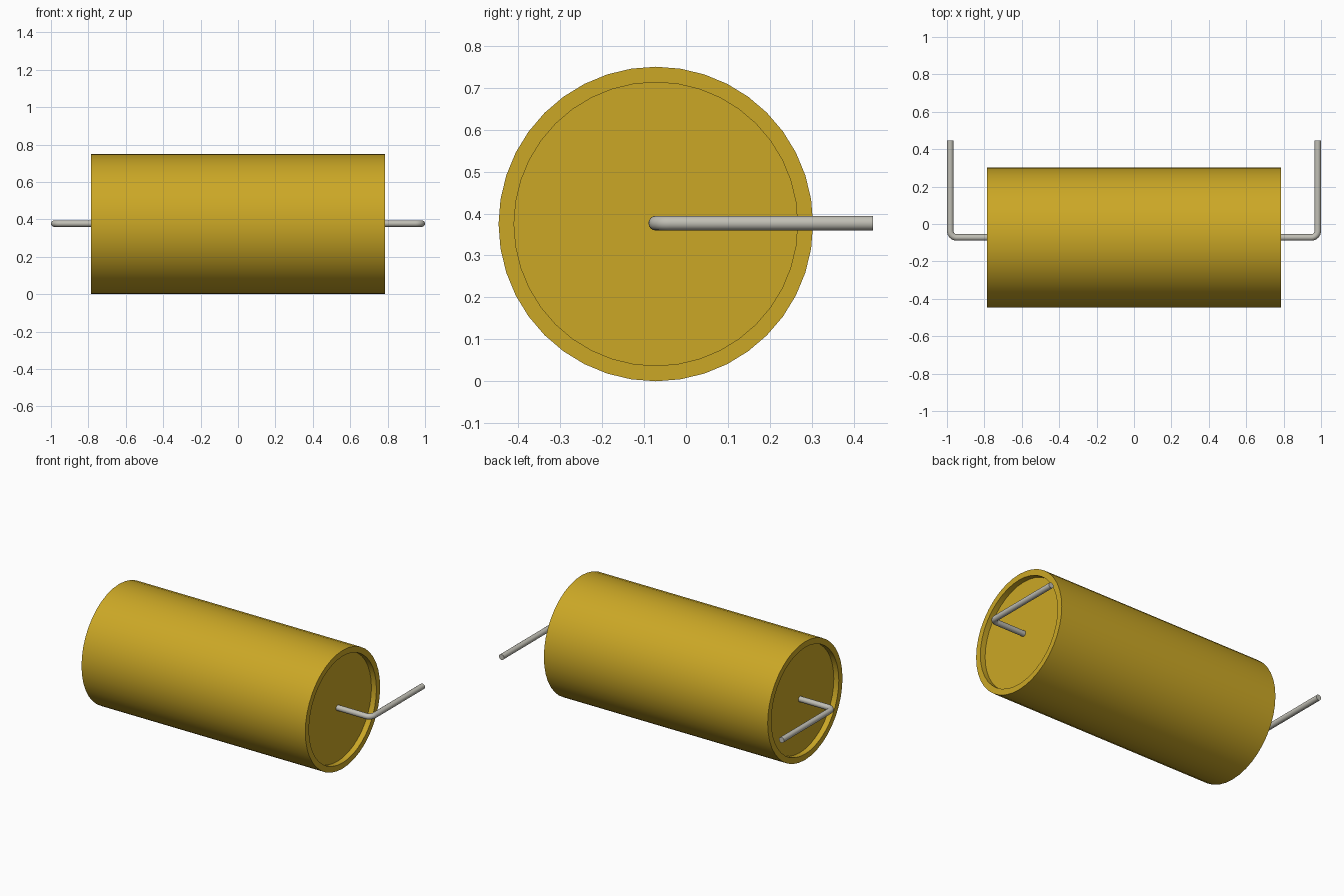
import bpy, math
from mathutils import Vector

cube = bpy.data.objects.get("Cube")
if cube:
    bpy.data.objects.remove(cube, do_unlink=True)

AXIS_Y, AXIS_Z = -0.072, 0.375
RADIUS, INNER = 0.375, 0.338
HALF, FLOOR = 0.785, 0.75
WIRE, BEND = 0.0175, 0.035
SIDES = 40


def material(name, colour):
    mat = bpy.data.materials.new(name)
    mat.use_nodes = True
    mat.diffuse_color = colour
    bsdf = next(n for n in mat.node_tree.nodes if n.type == 'BSDF_PRINCIPLED')
    bsdf.inputs["Base Color"].default_value = colour
    return mat


def smooth(obj):
    bpy.ops.object.select_all(action='DESELECT')
    obj.select_set(True)
    bpy.context.view_layer.objects.active = obj
    bpy.ops.object.shade_smooth_by_angle(angle=math.radians(35))


def build(name, rings, mat):
    """Skin a list of equal-sized rings and cap both ends."""
    n = len(rings[0])
    verts = [p for ring in rings for p in ring]
    faces = [(r * n + i, r * n + (i + 1) % n,
              (r + 1) * n + (i + 1) % n, (r + 1) * n + i)
             for r in range(len(rings) - 1) for i in range(n)]
    faces.append(tuple(reversed(range(n))))
    faces.append(tuple(range(len(verts) - n, len(verts))))
    mesh = bpy.data.meshes.new(name)
    mesh.from_pydata(verts, [], faces)
    mesh.materials.append(mat)
    obj = bpy.data.objects.new(name, mesh)
    bpy.context.collection.objects.link(obj)
    bpy.ops.object.select_all(action='DESELECT')
    obj.select_set(True)
    bpy.context.view_layer.objects.active = obj
    bpy.ops.object.mode_set(mode='EDIT')
    bpy.ops.mesh.select_all(action='SELECT')
    bpy.ops.mesh.normals_make_consistent(inside=False)
    bpy.ops.object.mode_set(mode='OBJECT')
    smooth(obj)
    return obj


def ring(centre, side, radius, n):
    """Circle spanned by a horizontal side vector and the z axis."""
    return [centre + radius * (side * math.sin(a) + Vector((0, 0, math.cos(a))))
            for a in (2 * math.pi * i / n for i in range(n))]


yellow = material("mustard yellow", (0.60, 0.39, 0.019, 1))
metal = material("tinned metal", (0.53, 0.52, 0.46, 1))

# Body: barrel with a shallow recess in each end
profile = [(-FLOOR, INNER), (-HALF, INNER), (-HALF, RADIUS),
           (HALF, RADIUS), (HALF, INNER), (FLOOR, INNER)]
build("capacitor_body",
      [ring(Vector((x, AXIS_Y, AXIS_Z)), Vector((0, 1, 0)), r, SIDES)
       for x, r in profile], yellow)

# Leads: straight out of the recess, then a rounded bend to the back
for name, s in (("left_lead", 1), ("right_lead", -1)):
    turn_x = 1 - WIRE - BEND
    path = [(FLOOR - 0.02, AXIS_Y, 0)]
    for k in range(9):
        a = math.pi / 2 * k / 8
        path.append((turn_x + BEND * math.sin(a),
                     AXIS_Y + BEND * (1 - math.cos(a)), a))
    path.append((1 - WIRE, 0.446, math.pi / 2))
    build(name,
          [ring(Vector((s * x, y, AXIS_Z + 0.002)),
                Vector((-s * math.sin(a), math.cos(a), 0)), WIRE, 16)
           for x, y, a in path], metal)
